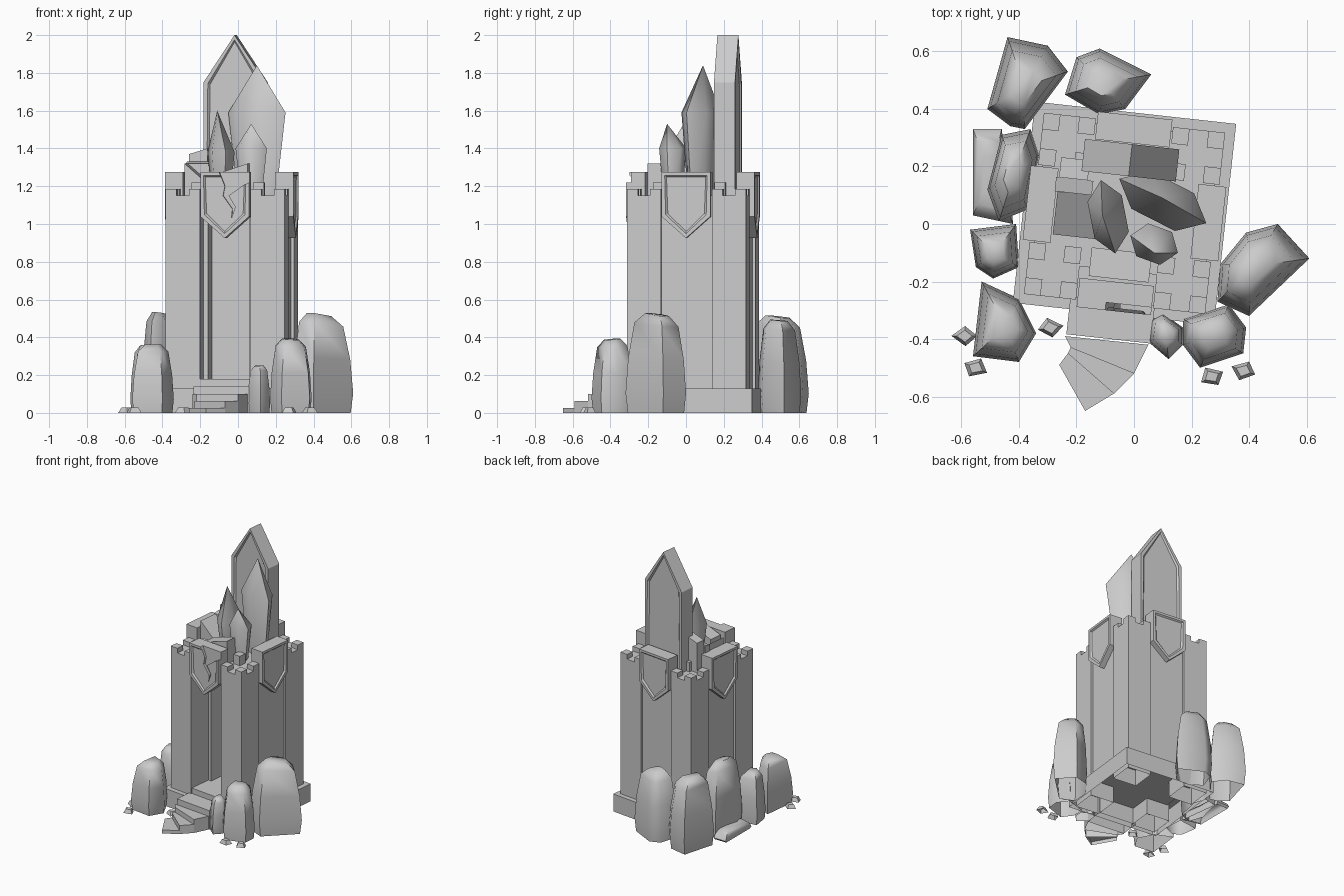
import bpy, bmesh, math, random
from mathutils import Matrix, Vector

random.seed(4)
if "Cube" in bpy.data.objects:
    bpy.data.objects.remove(bpy.data.objects["Cube"])

stone = bpy.data.materials.new("grey_stone")
stone.use_nodes = True
GREY = (0.6, 0.6, 0.6, 1)
stone.diffuse_color = GREY
stone.node_tree.nodes["Principled BSDF"].inputs["Base Color"].default_value = GREY

# The whole tower is turned slightly about its own centre
TOWER = Matrix.Translation((-0.033, 0.037, 0)) @ Matrix.Rotation(math.radians(-6.3), 4, "Z")
WORLD = Matrix.Identity(4)


def finish(name, bm, matrix=WORLD):
    bmesh.ops.recalc_face_normals(bm, faces=bm.faces)
    # Parts standing on the ground are open underneath
    ground = [f for f in bm.faces if all(abs(v.co.z) < 0.001 for v in f.verts)]
    bmesh.ops.delete(bm, geom=ground, context="FACES")
    mesh = bpy.data.meshes.new(name)
    bm.to_mesh(mesh)
    bm.free()
    mesh.materials.append(stone)
    obj = bpy.data.objects.new(name, mesh)
    bpy.context.collection.objects.link(obj)
    obj.matrix_world = matrix
    return obj


def box(name, x, y, z, matrix=TOWER):
    """Box between the two values on each axis."""
    bm = bmesh.new()
    bmesh.ops.create_cube(bm, size=1)
    for v in bm.verts:
        v.co = [lo + (c + 0.5) * (hi - lo) for c, (lo, hi) in zip(v.co, (x, y, z))]
    return finish(name, bm, matrix)


def panel(name, outline, front, back, matrix, sides=(-1,), frame=0.024):
    """Upright slab from an x-z outline, with a framed recess on the given sides."""
    bm = bmesh.new()
    face = bm.faces.new([bm.verts.new((x, front, z)) for x, z in outline])
    out = bmesh.ops.extrude_face_region(bm, geom=[face])
    for v in out["geom"]:
        if isinstance(v, bmesh.types.BMVert):
            v.co.y = back
    bmesh.ops.recalc_face_normals(bm, faces=bm.faces)
    for side in sides:
        flat = [f for f in bm.faces if f.normal.y * side > 0.9]
        bmesh.ops.inset_individual(bm, faces=flat, thickness=frame)
        bmesh.ops.inset_individual(bm, faces=flat, thickness=0.012, depth=-0.01)
    return finish(name, bm, matrix)


def loft(name, rings, matrix=WORLD):
    """Skin a stack of equal rings and close both ends."""
    bm = bmesh.new()
    rows = [[bm.verts.new(p) for p in ring] for ring in rings]
    n = len(rows[0])
    for low, high in zip(rows, rows[1:]):
        for i in range(n):
            j = (i + 1) % n
            bm.faces.new((low[i], low[j], high[j], high[i]))
    bm.faces.new(rows[0])
    bm.faces.new(rows[-1])
    bmesh.ops.remove_doubles(bm, verts=bm.verts, dist=0.0005)
    return finish(name, bm, matrix)


# Plinth, hollow underneath
box("plinth", (-0.352, 0.352), (-0.352, 0.352), (0, 0.13))

# Corner turrets with four merlons each, the inner one taller
A, B, M = 0.135, 0.317, 0.058
for sx in (-1, 1):
    for sy in (-1, 1):
        tag = f"{'left' if sx > 0 else 'right'}_{'back' if sy > 0 else 'front'}"
        box(f"turret_{tag}", (sx * A, sx * B), (sy * A, sy * B), (0, 1.15))
        for mx in (A, B - M):
            for my in (A, B - M):
                top = 1.22 if mx == my == A else 1.185
                box(f"merlon_{tag}", (sx * mx, sx * (mx + M)), (sy * my, sy * (my + M)), (1.14, top))

# Hollow core with an alcove behind the doorway
W = 0.301
box("left_wall", (0.11, W), (-0.14, W), (0.12, 1.1))
box("right_wall", (-W, -0.11), (-0.14, W), (0.12, 1.1))
box("back_wall", (-0.11, 0.11), (0.05, W), (0.12, 1.1))
box("roof", (-W, W), (-0.2, W), (1.08, 1.15))
box("floor", (-0.28, 0.28), (-0.31, 0.28), (0.12, 0.18))

# Wall shields
SHIELD = [(-0.13, 1.275), (0.13, 1.275), (0.13, 1.04), (0, 0.925), (-0.13, 1.04)]
for side, turn in (("left", 90), ("back", 180), ("right", 270)):
    panel(f"{side}_shield", SHIELD, -0.342, -0.245, TOWER @ Matrix.Rotation(math.radians(turn), 4, "Z"))

# Broken front shield, split by a jagged crack
broken = panel("front_shield", SHIELD, -0.342, -0.24, TOWER)
crack = [(-0.04, 1.3), (0, 1.2), (-0.01, 1.15), (0.04, 1.08), (0.035, 1.03),
         (0.055, 1.09), (0.02, 1.15), (0.09, 1.2), (0.15, 1.23), (0.15, 1.3)]
cutter = panel("crack_cutter", crack, -0.4, -0.315, TOWER, sides=())
cutter.hide_render = True
cut = broken.modifiers.new("crack", "BOOLEAN")
cut.operation, cut.object, cut.solver = "DIFFERENCE", cutter, "EXACT"
bpy.context.view_layer.objects.active = broken
bpy.ops.object.modifier_apply(modifier="crack")
bpy.data.objects.remove(cutter)

# Tall pointed slab at the back of the roof
panel("tall_slab", [(-0.165, 1.1), (-0.165, 1.75), (0, 2), (0.165, 1.75), (0.165, 1.1)],
      0.13, 0.242, TOWER, sides=(-1, 1))


# Rubble on the roof: blocks whose top slopes along one axis
def rubble(name, x, y, low, high, axis):
    obj = box(name, x, y, (1.1, high))
    for v in obj.data.vertices:
        if v.co.z > 1.15 and v.co[axis] < sum((x, y)[axis]) / 2:
            v.co.z = low


rubble("rubble_front", (-0.1, 0.11), (-0.23, -0.13), 1.25, 1.32, 0)
rubble("rubble_side", (-0.24, -0.08), (-0.1, 0.05), 1.32, 1.18, 0)
rubble("rubble_back", (-0.25, -0.12), (0.05, 0.1), 1.32, 1.33, 1)
rubble("rubble_top", (-0.24, -0.14), (0.1, 0.17), 1.37, 1.4, 0)

# Landing and three winding steps
box("landing", (-0.155, 0.14), (-0.44, -0.3), (0, 0.14))
edges = [((-0.24, -0.39), (0.05, -0.42)), ((-0.22, -0.43), (0, -0.52)),
         ((-0.23, -0.45), (-0.07, -0.59)), ((-0.26, -0.49), (-0.17, -0.65))]
for i, (a, b) in enumerate(zip(edges, edges[1:])):
    quad = (a[0], a[1], b[1], b[0])
    loft(f"step_{i + 1}", [[(x, y, z) for x, y in quad] for z in (0, 0.1 - 0.037 * i)])

smooth = []


# Crystals: six-sided spikes
def crystal(name, centre, rx, ry, turn, mid, tip):
    def ring(scale, z):
        spin = Matrix.Rotation(math.radians(turn), 2)
        return [Vector((*(Vector(centre) + spin @ Vector((rx * scale * math.cos(a), ry * scale * math.sin(a)))), z))
                for a in (math.pi / 3 * i for i in range(6))]
    smooth.append(loft(name, [ring(0.65, 1.12), ring(1, mid), [Vector(tip)] * 6]))


crystal("large_crystal", (0.1, 0.08), 0.17, 0.085, -27, 1.59, (0.1, 0.09, 1.84))
crystal("middle_crystal", (-0.09, 0.025), 0.13, 0.07, -79, 1.38, (-0.11, 0.03, 1.6))
crystal("small_crystal", (0.07, -0.07), 0.088, 0.07, -20, 1.4, (0.07, -0.1, 1.53))


# Boulders: footprints bulging low and narrowing to a tilted top
def boulder(name, height, footprint):
    pts = [Vector(p) for p in footprint]
    mid = sum(pts, Vector((0, 0))) / len(pts)
    tilt = Vector((random.uniform(-1, 1), random.uniform(-1, 1))) * 0.5
    rings = []
    for z, s in ((0, 0.93), (0.2, 1), (0.55, 0.92), (0.9, 0.73), (1, 0.4)):
        ring = []
        for p in pts:
            d = (p - mid) * s
            ring.append((mid.x + d.x, mid.y + d.y, height * z * (1 + 0.5 * z * d.dot(tilt))))
        rings.append(ring)
    smooth.append(loft(name, rings))


boulder("boulder_back_right", 0.51, [(-0.44, 0.65), (-0.3, 0.62), (-0.23, 0.53), (-0.38, 0.33), (-0.43, 0.34), (-0.51, 0.4)])
boulder("boulder_back", 0.49, [(-0.24, 0.45), (-0.2, 0.58), (-0.12, 0.61), (0.06, 0.52), (-0.03, 0.4), (-0.12, 0.38)])
boulder("boulder_side_tall", 0.53, [(-0.46, 0.31), (-0.36, 0.33), (-0.33, 0.24), (-0.37, 0.05), (-0.47, 0.01), (-0.51, 0.12)])
boulder("boulder_side_flat", 0.07, [(-0.56, 0.33), (-0.46, 0.33), (-0.42, 0), (-0.56, 0.03)])
boulder("boulder_side_small", 0.36, [(-0.57, -0.02), (-0.41, 0), (-0.4, -0.15), (-0.49, -0.19), (-0.55, -0.15)])
boulder("boulder_front_right", 0.36, [(-0.53, -0.2), (-0.4, -0.26), (-0.34, -0.38), (-0.4, -0.48), (-0.56, -0.46)])
boulder("boulder_left_large", 0.52, [(0.39, -0.03), (0.5, 0), (0.61, -0.12), (0.4, -0.32), (0.29, -0.27), (0.3, -0.14)])
boulder("boulder_front_left", 0.39, [(0.17, -0.33), (0.33, -0.28), (0.39, -0.36), (0.38, -0.45), (0.23, -0.5), (0.17, -0.42)])
boulder("boulder_by_steps", 0.25, [(0.06, -0.33), (0.1, -0.31), (0.17, -0.36), (0.17, -0.42), (0.12, -0.47), (0.05, -0.41)])

# Loose pebbles
for i, (x, y) in enumerate([(-0.59, -0.39), (-0.55, -0.5), (-0.29, -0.36), (0.27, -0.53), (0.38, -0.51)]):
    spin = random.uniform(0, 6)
    base = [(x + 0.045 * math.cos(a + spin), y + 0.035 * math.sin(a + spin)) for a in (0, 1.5, 3, 4.6)]
    loft(f"pebble_{i + 1}", [[(px, py, 0) for px, py in base],
                             [(x + (px - x) * 0.6, y + (py - y) * 0.6, 0.028) for px, py in base]])

bpy.ops.object.select_all(action="DESELECT")
for obj in smooth:
    obj.select_set(True)
bpy.context.view_layer.objects.active = smooth[0]
bpy.ops.object.shade_smooth_by_angle(angle=math.radians(58))
